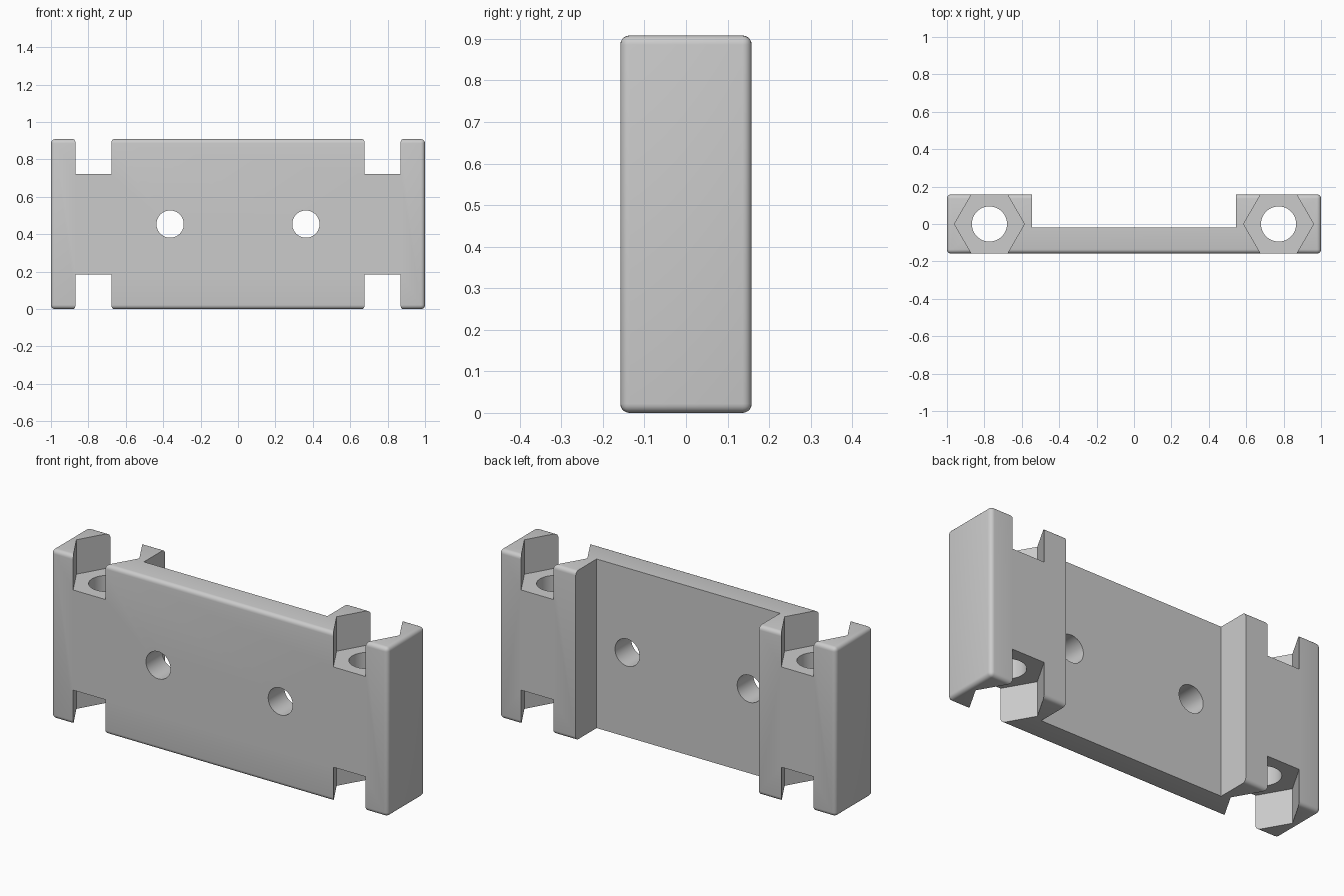
import bpy
import math

default = bpy.data.objects.get("Cube")
if default:
    bpy.data.objects.remove(default, do_unlink=True)

HEIGHT, DEPTH = 0.908, 0.316
MID = HEIGHT / 2
BOLT_X, POCKET_DEPTH = 0.773, 0.185

grey = bpy.data.materials.new("plain grey")
grey.use_nodes = True
colour = (0.6, 0.6, 0.6, 1)
grey.diffuse_color = colour
grey.node_tree.nodes["Principled BSDF"].inputs["Base Color"].default_value = colour


def box(name, size, centre):
    bpy.ops.mesh.primitive_cube_add(size=1, location=centre)
    ob = bpy.context.object
    ob.name = name
    ob.scale = size
    bpy.ops.object.transform_apply(location=False, rotation=False, scale=True)
    ob.data.materials.append(grey)
    return ob


def prism(name, sides, radius, length, centre, rotation=(0, 0, 0)):
    bpy.ops.mesh.primitive_cylinder_add(vertices=sides, radius=radius, depth=length,
                                        location=centre, rotation=rotation)
    ob = bpy.context.object
    ob.name = name
    ob.data.materials.append(grey)
    return ob


# Block with softly rounded outer edges
body = box("bracket_body", (2, DEPTH, HEIGHT), (0, 0, MID))
bevel = body.modifiers.new("rounded_edges", "BEVEL")
bevel.width, bevel.segments = 0.022, 5

# Wide channel along the back
cutters = [box("back_channel", (1.09, 0.4, 1.2), (0, 0.18, MID))]

for side in (-1, 1):
    x = side * BOLT_X
    # Vertical bolt hole with a hexagonal nut pocket at each end
    cutters.append(prism("bolt_hole", 48, 0.094, 1.2, (x, 0, MID)))
    for z in (POCKET_DEPTH - 0.2, HEIGHT - POCKET_DEPTH + 0.2):
        cutters.append(prism("nut_pocket", 6, 0.187, 0.4, (x, 0, z),
                             (0, 0, math.radians(30))))
    # Mounting hole through the front plate
    cutters.append(prism("mounting_hole", 48, 0.073, 0.6, (side * 0.363, 0, MID),
                         (math.pi / 2, 0, 0)))

for cutter in cutters:
    cutter.hide_render = True
    cut = body.modifiers.new(cutter.name, "BOOLEAN")
    cut.operation, cut.solver, cut.object = "DIFFERENCE", "EXACT", cutter

# Bake the cuts, then discard the cutters
bpy.ops.object.select_all(action="DESELECT")
body.select_set(True)
bpy.context.view_layer.objects.active = body
for name in [m.name for m in body.modifiers]:
    bpy.ops.object.modifier_apply(modifier=name)
for cutter in cutters:
    bpy.data.objects.remove(cutter, do_unlink=True)

bpy.ops.object.shade_smooth_by_angle(angle=math.radians(30))
